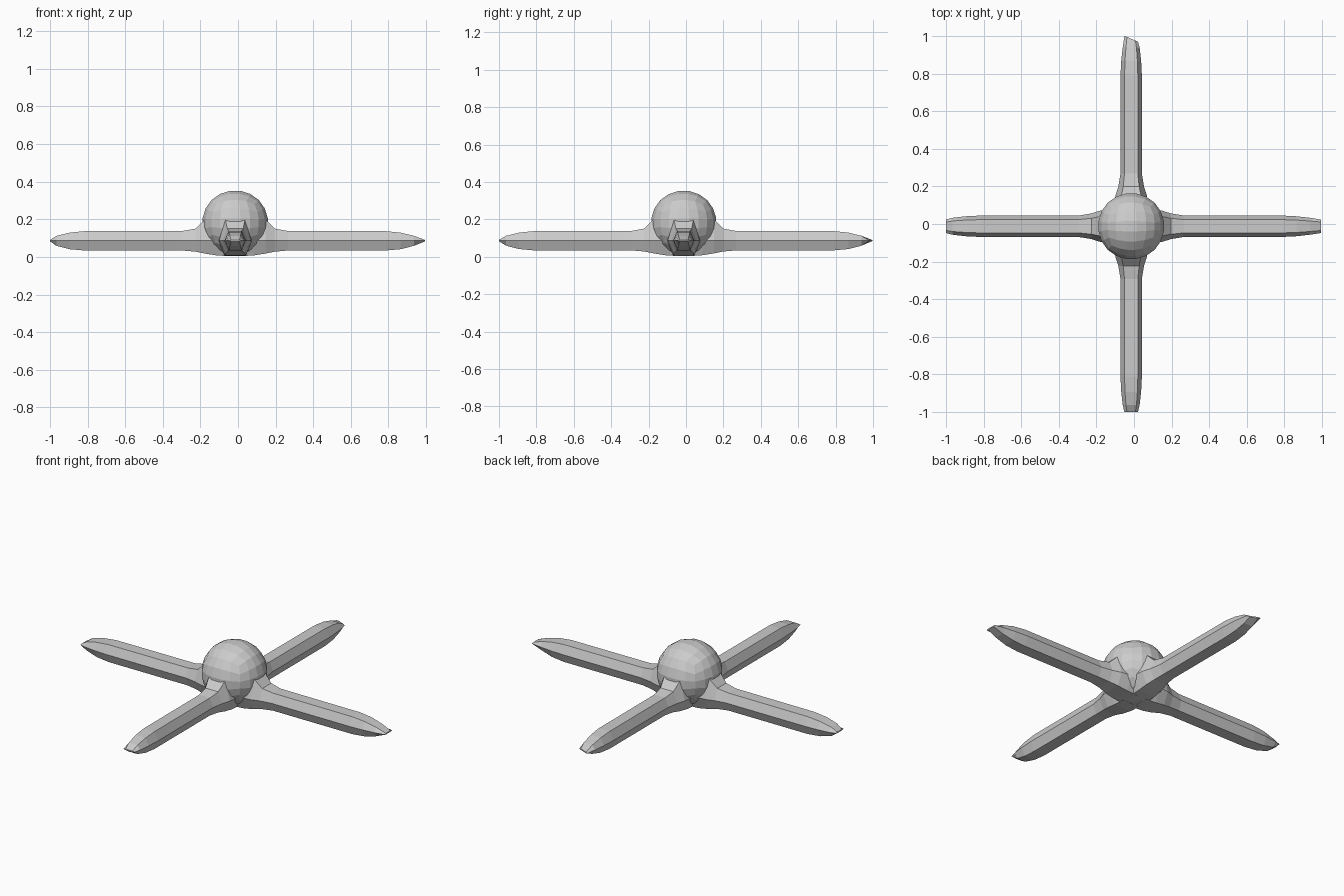
import bpy, bmesh, math
from mathutils import Vector, Matrix

if "Cube" in bpy.data.objects:
    bpy.data.objects.remove(bpy.data.objects["Cube"])

CX, CY = -0.015, -0.012
grey = bpy.data.materials.new("plain grey")
grey.diffuse_color = (0.6, 0.6, 0.6, 1)
grey.use_nodes = True
grey.node_tree.nodes["Principled BSDF"].inputs["Base Color"].default_value = grey.diffuse_color


def finish(bm, name):
    bmesh.ops.recalc_face_normals(bm, faces=bm.faces)
    mesh = bpy.data.meshes.new(name)
    bm.to_mesh(mesh)
    bm.free()
    mesh.materials.append(grey)
    ob = bpy.data.objects.new(name, mesh)
    bpy.context.collection.objects.link(ob)


# Round body: a cube grid rounded into a faceted ball
def body(n=5, radius=0.178):
    bm = bmesh.new()
    sides = [Matrix.Rotation(math.radians(a), 3, 'X') for a in (0, 90, 180, 270)]
    sides += [Matrix.Rotation(math.radians(a), 3, 'Y') for a in (90, -90)]
    for rot in sides:
        def point(i, j):
            u, v = (math.tan(math.pi / 4 * (2 * k / n - 1)) for k in (i, j))
            p = rot @ Vector((u, v, 1)).normalized() * radius
            return bm.verts.new(p + Vector((CX, CY, 0.178)))
        grid = [[point(i, j) for j in range(n + 1)] for i in range(n + 1)]
        for i in range(n):
            for j in range(n):
                bm.faces.new((grid[i][j], grid[i + 1][j],
                              grid[i + 1][j + 1], grid[i][j + 1]))
    bmesh.ops.remove_doubles(bm, verts=bm.verts, dist=1e-4)
    finish(bm, "round_body")


# Hexagonal arm: flared root, straight shaft, chisel tip
RIDGE = 0.087
# distance from hub, half width, top height, bottom height
RINGS = [(0.03, 0.09, 0.21, 0.004), (0.10, 0.09, 0.21, 0.008),
         (0.162, 0.084, 0.20, 0.018), (0.212, 0.068, 0.15, 0.028),
         (0.28, 0.057, 0.138, 0.034), (0.80, 0.057, 0.137, 0.034),
         (0.88, 0.053, 0.129, 0.041), (0.95, 0.045, 0.112, 0.059)]


def arm(name, angle, length, slant=0.0):
    bm = bmesh.new()
    rot = Matrix.Rotation(math.radians(angle), 3, 'Z')
    rings = []
    for d, w, top, low in RINGS + [(length, 0.036, 0.090, 0.083)]:
        f = 0.62 * w
        ring = []
        for y, z in ((w, RIDGE), (f, top), (-f, top), (-w, RIDGE), (-f, low), (f, low)):
            x = d
            if d == length:
                x -= slant * (0.036 - y) / 0.072
            ring.append(bm.verts.new(rot @ Vector((x, y, z)) + Vector((CX, CY, 0))))
        rings.append(ring)
    for a, b in zip(rings, rings[1:]):
        for k in range(6):
            m = (k + 1) % 6
            bm.faces.new((a[k], a[m], b[m], b[k]))
    bm.faces.new(rings[0])
    bm.faces.new(rings[-1])
    finish(bm, name)


body()
arm("right_arm", 0, 1 + abs(CX) - 0.005)
arm("back_arm", 90, 1 + abs(CY), slant=0.03)
arm("left_arm", 180, 1 - abs(CX))
arm("front_arm", 270, 1 - abs(CY))
